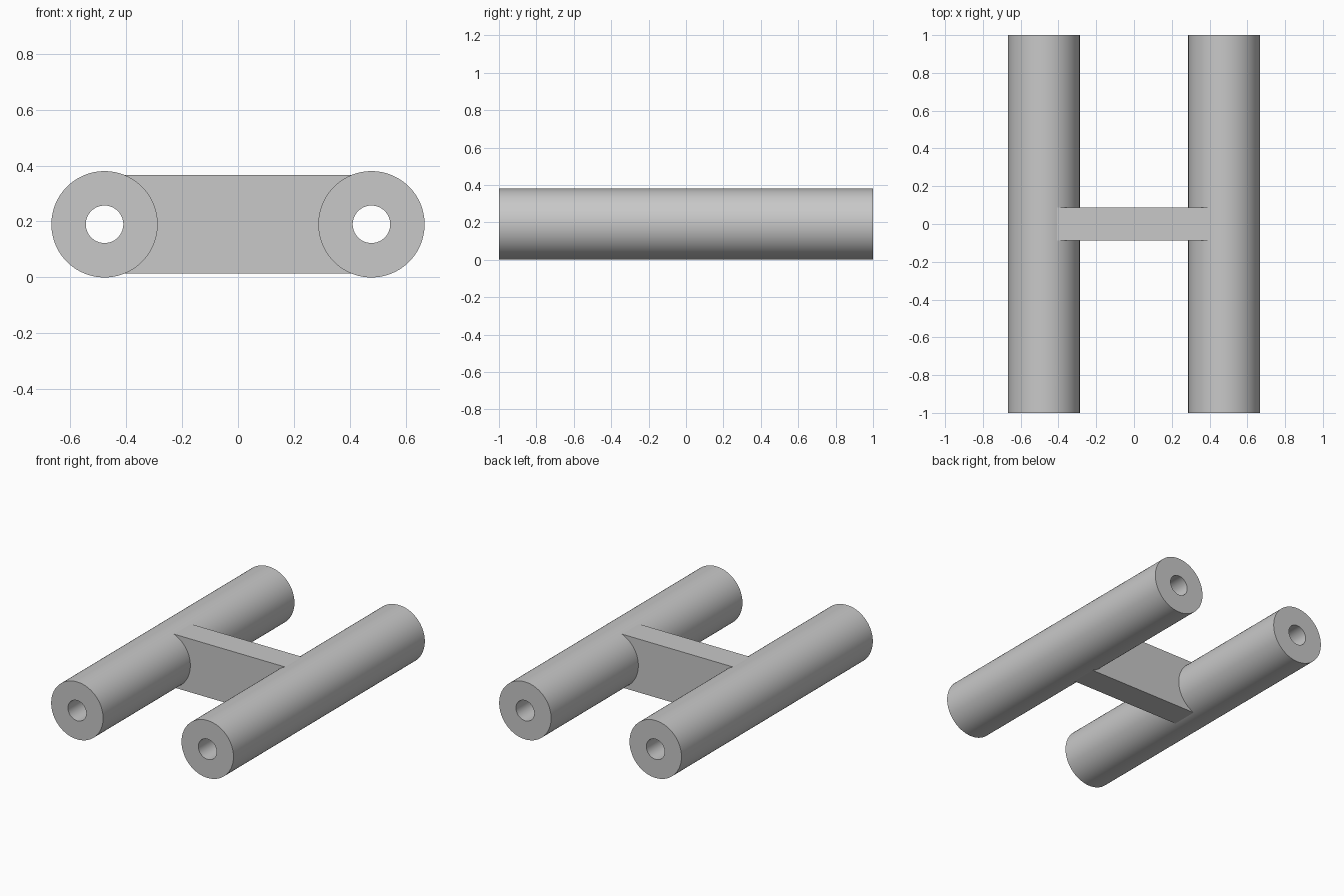
import bpy, bmesh, math
from mathutils import Vector

if "Cube" in bpy.data.objects:
    bpy.data.objects.remove(bpy.data.objects["Cube"])

RADIUS, BORE = 0.19, 0.067
TUBE_X, HALF_LEN = 0.477, 1.0
WEB_X, WEB_Y, WEB_Z = 0.409, 0.088, 0.1765

grey = bpy.data.materials.new("plain grey")
grey.diffuse_color = (0.58, 0.58, 0.58, 1)
grey.use_nodes = True
grey.node_tree.nodes["Principled BSDF"].inputs["Base Color"].default_value = grey.diffuse_color


def make_object(name, bm):
    bmesh.ops.recalc_face_normals(bm, faces=bm.faces)
    mesh = bpy.data.meshes.new(name)
    bm.to_mesh(mesh)
    bm.free()
    mesh.materials.append(grey)
    obj = bpy.data.objects.new(name, mesh)
    bpy.context.collection.objects.link(obj)
    return obj


def make_tube(name, x):
    """Hollow tube along y: a rectangular wall section spun round its axis."""
    bm = bmesh.new()
    section = [(BORE, -HALF_LEN), (RADIUS, -HALF_LEN), (RADIUS, HALF_LEN), (BORE, HALF_LEN)]
    verts = [bm.verts.new((x + r, y, RADIUS)) for r, y in section]
    edges = [bm.edges.new((verts[i], verts[(i + 1) % 4])) for i in range(4)]
    bmesh.ops.spin(bm, geom=verts + edges, cent=(x, 0, RADIUS), axis=(0, 1, 0),
                   angle=math.tau, steps=96)
    bmesh.ops.remove_doubles(bm, verts=bm.verts, dist=1e-4)
    return make_object(name, bm)


# Connecting web between the tubes, stopping inside the tube walls
bm = bmesh.new()
bmesh.ops.create_cube(bm, size=2)
bmesh.ops.scale(bm, vec=(WEB_X, WEB_Y, WEB_Z), verts=bm.verts)
bmesh.ops.translate(bm, vec=Vector((0, 0, RADIUS)), verts=bm.verts)
body = make_object("twin_tube_body", bm)

# Fuse both tubes with the web
bpy.context.view_layer.objects.active = body
for side, x in (("left", -TUBE_X), ("right", TUBE_X)):
    tube = make_tube(side + "_tube", x)
    union = body.modifiers.new("join_" + side, 'BOOLEAN')
    union.operation = 'UNION'
    union.solver = 'EXACT'
    union.object = tube
    bpy.ops.object.modifier_apply(modifier=union.name)
    bpy.data.objects.remove(tube)

# Smooth round walls, sharp rims and web joints
body.select_set(True)
bpy.ops.object.shade_smooth_by_angle(angle=math.radians(15))
